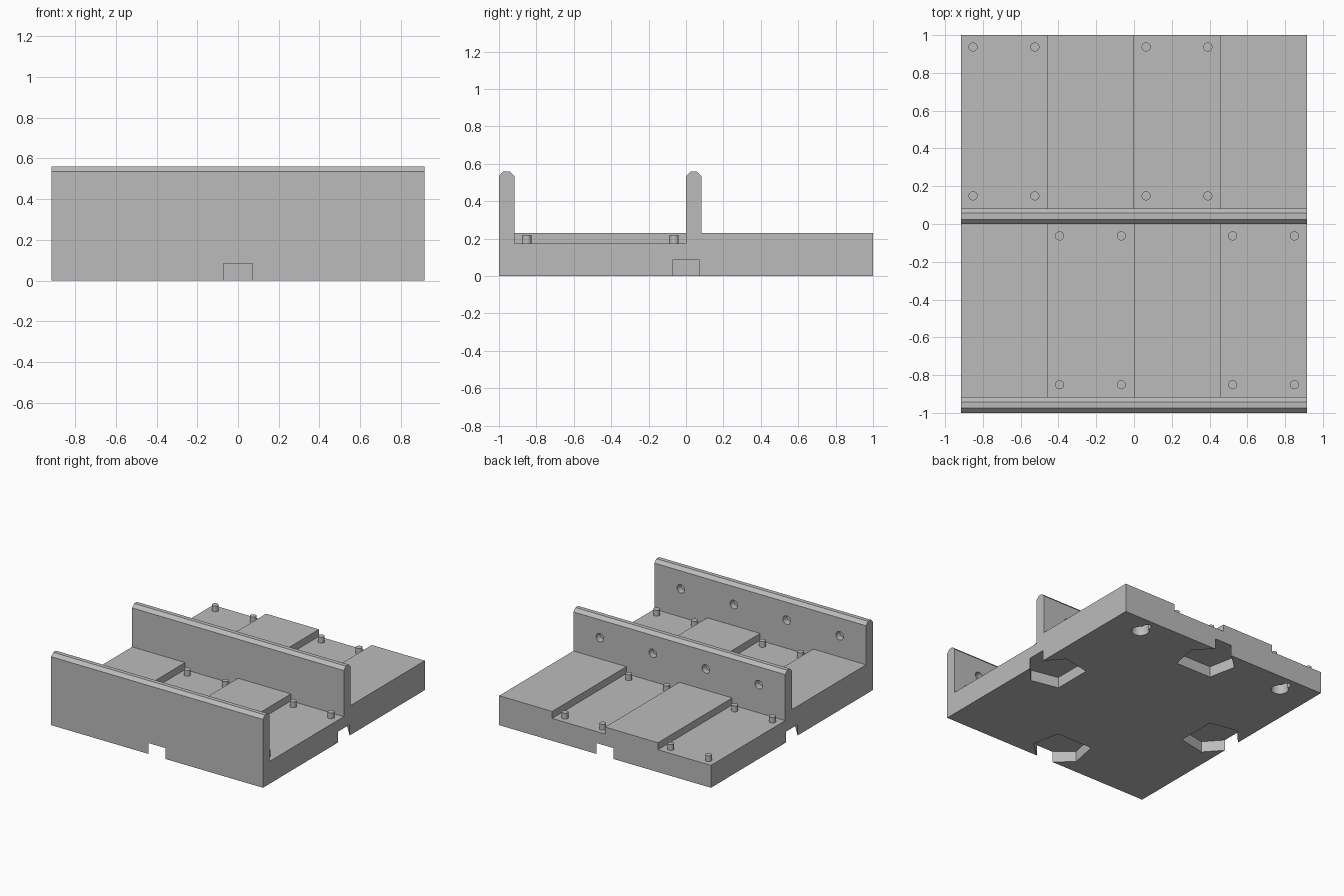
import bpy
import bmesh
from math import sin, cos, pi, asin
from mathutils import Matrix, Vector

if "Cube" in bpy.data.objects:
    bpy.data.objects.remove(bpy.data.objects["Cube"])

HALF_X = 0.916
FLOOR, PANEL_TOP, WALL_TOP = 0.175, 0.23, 0.56
WALL, CHAMFER = 0.083, 0.025
COLUMN = HALF_X / 2

grey = bpy.data.materials.new("plain grey")
grey.use_nodes = True
colour = (0.5, 0.5, 0.5, 1)
grey.diffuse_color = colour
grey.node_tree.nodes["Principled BSDF"].inputs["Base Color"].default_value = colour


def prism(bm, points, direction):
    """Extrude a closed outline along a direction."""
    face = bm.faces.new([bm.verts.new(p) for p in points])
    out = bmesh.ops.extrude_face_region(bm, geom=[face])
    verts = [g for g in out["geom"] if isinstance(g, bmesh.types.BMVert)]
    bmesh.ops.translate(bm, verts=verts, vec=Vector(direction))


def finish(name, bm):
    bmesh.ops.recalc_face_normals(bm, faces=bm.faces)
    mesh = bpy.data.meshes.new(name)
    bm.to_mesh(mesh)
    bm.free()
    obj = bpy.data.objects.new(name, mesh)
    mesh.materials.append(grey)
    bpy.context.collection.objects.link(obj)
    return obj


def box(name, x0, x1, y0, y1, z0, z1):
    bm = bmesh.new()
    prism(bm, [(x0, y0, z0), (x1, y0, z0), (x1, y1, z0), (x0, y1, z0)], (0, 0, z1 - z0))
    return finish(name, bm)


def cylinder(bm, centre, radius, depth, rotation=Matrix()):
    bmesh.ops.create_cone(bm, cap_ends=True, segments=32, radius1=radius, radius2=radius,
                          depth=depth, matrix=Matrix.Translation(centre) @ rotation)


# Base and both chamfered walls as one side profile
def wall_outline(y):
    return [(y + WALL, FLOOR), (y + WALL, WALL_TOP - CHAMFER),
            (y + WALL - CHAMFER, WALL_TOP), (y + CHAMFER, WALL_TOP),
            (y, WALL_TOP - CHAMFER)]


profile = [(-1, 0), (1, 0), (1, FLOOR)] + wall_outline(0) + [(0, FLOOR)] + wall_outline(-1)
bm = bmesh.new()
prism(bm, [(-HALF_X, y, z) for y, z in profile], (2 * HALF_X, 0, 0))
base = finish("base_with_walls", bm)

# Clip sockets opening on the four lower edges
cut = bmesh.new()
side = [(0.072, -0.05), (0.072, 0), (0.2, 0.115), (0.155, 0.335)]
outline = side + [(-w, d) for w, d in reversed(side)]
for k in range(4):
    reach = 1 if k % 2 == 0 else HALF_X
    turn = Matrix.Rotation(k * pi / 2, 3, "Z")
    prism(cut, [turn @ Vector((w, d - reach, -0.05)) for w, d in outline], (0, 0, 0.135))

# Hanging keyholes underneath, near the back
head, slot, head_y, slot_y = 0.063, 0.028, 0.85, 0.93
gap = asin(slot / head)
for x in (-0.655, 0.655):
    arc = [pi / 2 + gap + (2 * pi - 2 * gap) * i / 24 for i in range(25)]
    points = [(x + head * cos(a), head_y + head * sin(a), -0.05) for a in arc]
    points += [(x + slot * cos(pi * i / 10), slot_y + slot * sin(pi * i / 10), -0.05)
               for i in range(11)]
    prism(cut, points, (0, 0, 0.14))

# Blind round holes in the back of each wall
for y in (-1, 0):
    for i in range(4):
        x = (i - 1.5) * COLUMN
        cylinder(cut, (x, y + WALL, 0.395), 0.033, 0.1, Matrix.Rotation(pi / 2, 4, "X"))

cutter = finish("cutter", cut)
cutter.hide_render = True
mod = base.modifiers.new("cuts", "BOOLEAN")
mod.object = cutter
mod.operation = "DIFFERENCE"
mod.solver = "EXACT"
bpy.context.view_layer.objects.active = base
bpy.ops.object.modifier_apply(modifier=mod.name)
bpy.data.objects.remove(cutter)

# Raised panels alternate with pegged recesses in each bay
pegs = []
for bay, y0, y1, first in (("front", WALL - 1, 0, 0), ("rear", WALL, 1, 1)):
    for i in range(4):
        x0 = -HALF_X + i * COLUMN
        if i % 2 == first:
            box(f"{bay}_raised_panel", x0, x0 + COLUMN, y0, y1, FLOOR, PANEL_TOP)
            continue
        for x in (x0 + 0.064, x0 + 0.391):
            for y in (y0 + 0.066, y1 - 0.063):
                bm = bmesh.new()
                cylinder(bm, (x, y, FLOOR + 0.02), 0.024, 0.05)
                pegs.append(finish(f"{bay}_peg", bm))

# Smooth round surfaces, keeping hard edges
bpy.ops.object.select_all(action="DESELECT")
for obj in pegs + [base]:
    obj.select_set(True)
bpy.context.view_layer.objects.active = base
bpy.ops.object.shade_smooth_by_angle(angle=0.5)
